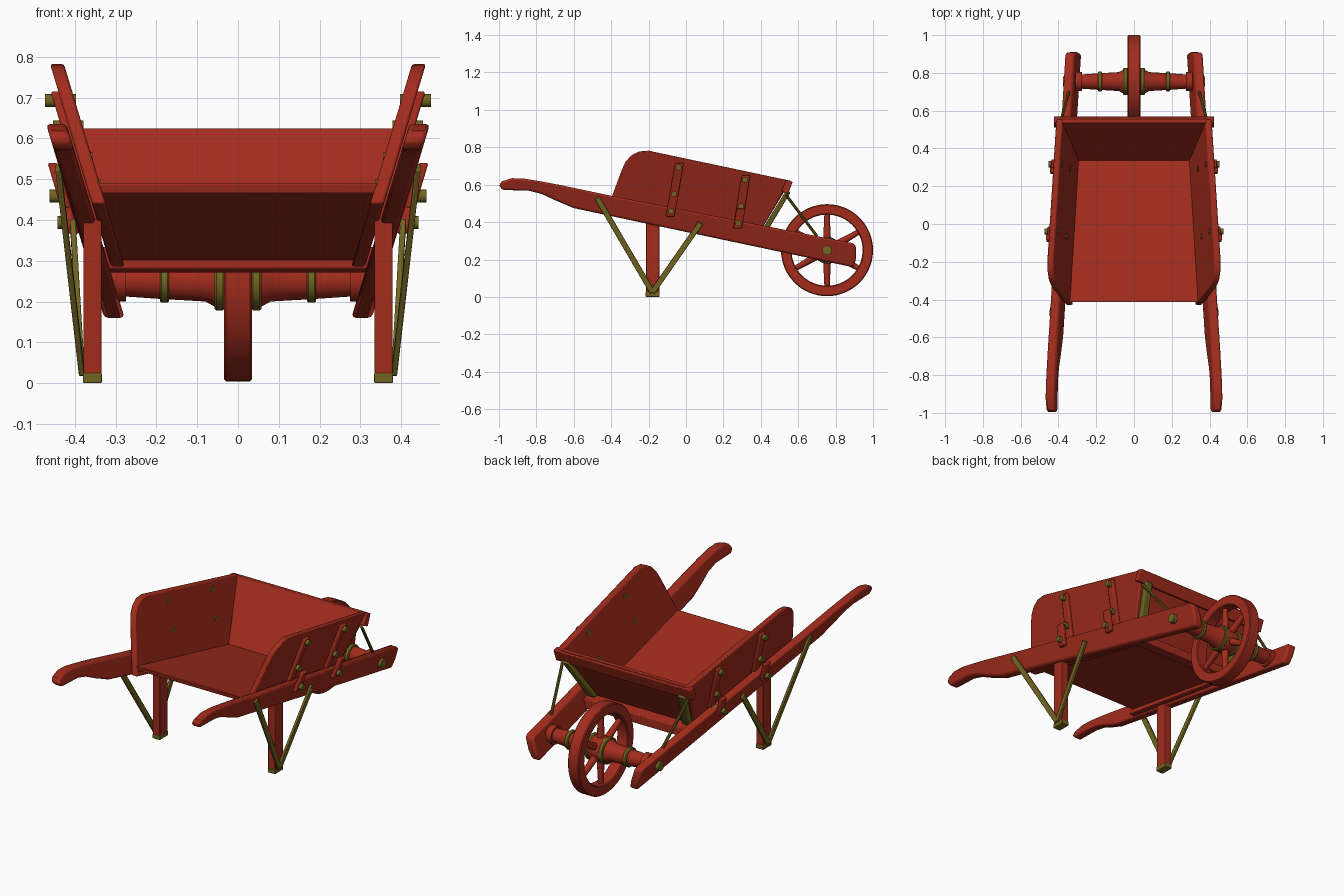
import bpy, bmesh, math
from mathutils import Vector, Matrix

if "Cube" in bpy.data.objects:
    bpy.data.objects.remove(bpy.data.objects["Cube"])

TILT = 0.3   # the sides lean outwards: x = offset + TILT * z


def material(name, rgb):
    m = bpy.data.materials.new(name)
    m.diffuse_color = (*rgb, 1)
    m.use_nodes = True
    m.node_tree.nodes["Principled BSDF"].inputs["Base Color"].default_value = m.diffuse_color
    return m


RED = material("red_paint", (0.36, 0.025, 0.012))
IRON = material("olive_iron", (0.17, 0.13, 0.015))


def finish(name, bm, mat, bevel=0.0):
    bmesh.ops.recalc_face_normals(bm, faces=bm.faces)
    me = bpy.data.meshes.new(name)
    bm.to_mesh(me)
    bm.free()
    ob = bpy.data.objects.new(name, me)
    bpy.context.collection.objects.link(ob)
    me.materials.append(mat)
    if bevel:
        b = ob.modifiers.new("bevel", "BEVEL")
        b.width, b.segments, b.limit_method = bevel, 2, "ANGLE"
        b.angle_limit = math.radians(40)
    bpy.context.view_layer.objects.active = ob
    ob.select_set(True)
    bpy.ops.object.shade_smooth_by_angle(angle=math.radians(35))
    ob.select_set(False)
    return ob


def prism(name, profile, xa, xb, mat=RED, bevel=0.006):
    """Prism between two planes, each given as a function x(z), from a (y, z) profile."""
    bm = bmesh.new()
    a, b = ([bm.verts.new((f(z), y, z)) for y, z in profile] for f in (xa, xb))
    bm.faces.new(a)
    bm.faces.new(b[::-1])
    n = len(a)
    for i in range(n):
        j = (i + 1) % n
        bm.faces.new((a[i], b[i], b[j], a[j]))
    return finish(name, bm, mat, bevel)


def side_pair(name, profile, inner, outer, mat=RED, tilt=TILT, bevel=0.006):
    for label, s in (("right", 1), ("left", -1)):
        prism(f"{label}_{name}", profile, lambda z: s * (inner + tilt * z),
              lambda z: s * (outer + tilt * z), mat, bevel)


def cross_board(name, profile, half, mat=RED, tilt=TILT):
    prism(name, profile, lambda z: -half - tilt * z, lambda z: half + tilt * z, mat, 0.004)


def bar(name, p, q, w, t, mat, sides=4, r2=None):
    """Bar between two points; a round one when sides > 4."""
    p, q = Vector(p), Vector(q)
    d = q - p
    bm = bmesh.new()
    if sides == 4:
        bmesh.ops.create_cube(bm, size=1)
        bmesh.ops.scale(bm, vec=(w, t, d.length), verts=bm.verts)
    else:
        bmesh.ops.create_cone(bm, cap_ends=True, segments=sides, radius1=w,
                              radius2=w if r2 is None else r2, depth=d.length)
    z = d.normalized()
    y = Vector((1, 0, 0))
    y = (y - z * y.dot(z))
    y = y.normalized() if y.length > 0.01 else Vector((0, 1, 0))
    x = y.cross(z)
    rot = Matrix((x, y, z)).transposed().to_4x4()
    bmesh.ops.transform(bm, matrix=Matrix.Translation((p + q) / 2) @ rot, verts=bm.verts)
    return finish(name, bm, mat, 0.003 if sides == 4 else 0)


def lathe(name, profile, mat, closed=False, steps=40):
    """Turned part about the wheel axis from (x, radius) points."""
    bm = bmesh.new()
    vs = [bm.verts.new((x, AXLE[1], AXLE[2] + r)) for x, r in profile]
    es = [bm.edges.new(e) for e in zip(vs, vs[1:])]
    if closed:
        es.append(bm.edges.new((vs[-1], vs[0])))
    bmesh.ops.spin(bm, geom=vs + es, cent=AXLE, axis=(1, 0, 0), angle=math.tau, steps=steps)
    bmesh.ops.remove_doubles(bm, verts=bm.verts, dist=1e-5)
    return finish(name, bm, mat)


AXLE = (0, 0.754, 0.25)

# long beams ending in curved handles
side_pair("beam_handle", [(-1, .595), (-.985, .618), (-.93, .635), (-.86, .632), (-.77, .617),
          (-.67, .598), (-.395, .54), (.89, .288), (.908, .275), (.91, .21), (.897, .158), (-.46, .445),
          (-.6, .475), (-.7, .517), (-.77, .55), (-.84, .568), (-.98, .572)], .23, .28, bevel=.01)

# tray: side panels with a rounded corner, floor, sloping end board
side_pair("side_panel", [(-.43, .44), (-.395, .54), (-.345, .675), (-.325, .72), (-.295, .755),
          (-.25, .778), (-.2, .782), (.555, .622), (.36, .285)], .192, .226)
cross_board("tray_floor", [(-.415, .49), (-.41, .465), (.39, .297), (.39, .327)], .197)
cross_board("end_board", [(.335, .335), (.535, .622), (.56, .622), (.37, .305)], .2)
cross_board("end_board_rail", [(.535, .625), (.57, .615), (.545, .55), (.51, .565)], .424, tilt=0)
cross_board("cross_beam", [(.37, .335), (.44, .32), (.44, .27), (.37, .28)], .235)
side_pair("end_board_cleat", [(.535, .57), (.56, .56), (.425, .335), (.39, .335)], .17, .215, IRON)

# upright stakes with clamps and bolts on the outside of the panels
for i, (y1, z1, y0, z0) in enumerate(((-.035, .715, -.085, .43), (.32, .65, .275, .365)), 1):
    w = .023
    side_pair(f"stake_{i}", [(y0 - w, z0), (y0 + w, z0), (y1 + w, z1), (y1 - w, z1)],
              .222, .245, RED)
    side_pair(f"stake_foot_{i}", [(y0 - w, z0), (y0 + w, z0), (y0 + w + .02, z0 + .11),
              (y0 - w + .02, z0 + .11)], .28, .305, RED)
    for s in (1, -1):
        for k, t in enumerate((.1, .42, .92)):
            y, z = y0 + (y1 - y0) * t, z0 + (z1 - z0) * t
            x = (.31 if t < .3 else .25) + TILT * z
            bar(f"stake_{i}_bolt_{k}_{s}", (s * (x - .06), y, z), (s * (x + .015), y, z),
                .016, 0, IRON, 12)

for s, label in ((1, "right"), (-1, "left")):
    # leg with foot and two flat struts
    bar(f"{label}_leg", (s * .357, -.178, .015), (s * .357, -.178, .46), .07, .044, RED)
    bar(f"{label}_foot", (s * .357, -.178, 0), (s * .357, -.178, .025), .075, .046, IRON)
    bar(f"{label}_front_strut", (s * .383, -.18, .025), (s * .441, -.475, .53), .03, .014, IRON)
    bar(f"{label}_back_strut", (s * .383, -.18, .025), (s * .405, .078, .395), .03, .014, IRON)
    # stay rod from the rail to the beam
    bar(f"{label}_stay_rod", (s * .39, .535, .545), (s * .345, .7, .325), .008, 0, IRON, 10)
    # axle bolt and bearing washer
    bar(f"{label}_axle_bolt", (s * .29, *AXLE[1:]), (s * .375, *AXLE[1:]), .026, 0, IRON, 16)
    bar(f"{label}_bearing", (s * .275, *AXLE[1:]), (s * .31, *AXLE[1:]), .05, 0, RED, 24)
    # iron bands around the axle and hub
    for n, x, r, h in (("axle_band", .18, .053, .011), ("hub_band", .045, .072, .012)):
        lathe(f"{label}_{n}", [(s * x - h, .03), (s * x - h, r - .004), (s * x - h + .004, r),
              (s * x + h - .004, r), (s * x + h, r - .004), (s * x + h, .03)], IRON, True)

# turned axle with hub
half = [(.3, 0), (.3, .036), (.2, .043), (.08, .05), (.055, .064), (.02, .07)]
lathe("axle", half + [(-x, r) for x, r in half[::-1]], RED)

# wheel rim and tapered spokes
lathe("wheel_rim", [(-.034, .195), (-.034, .241), (-.029, .246), (.029, .246), (.034, .241),
      (.034, .195), (.029, .19), (-.029, .19)], RED, True, 64)
for i in range(6):
    a = math.radians(90 + 60 * i)
    d = Vector((0, math.cos(a), math.sin(a)))
    c = Vector(AXLE)
    bar(f"spoke_{i + 1}", c + d * .05, c + d * .2, .021, 0, RED, 12, .014)
